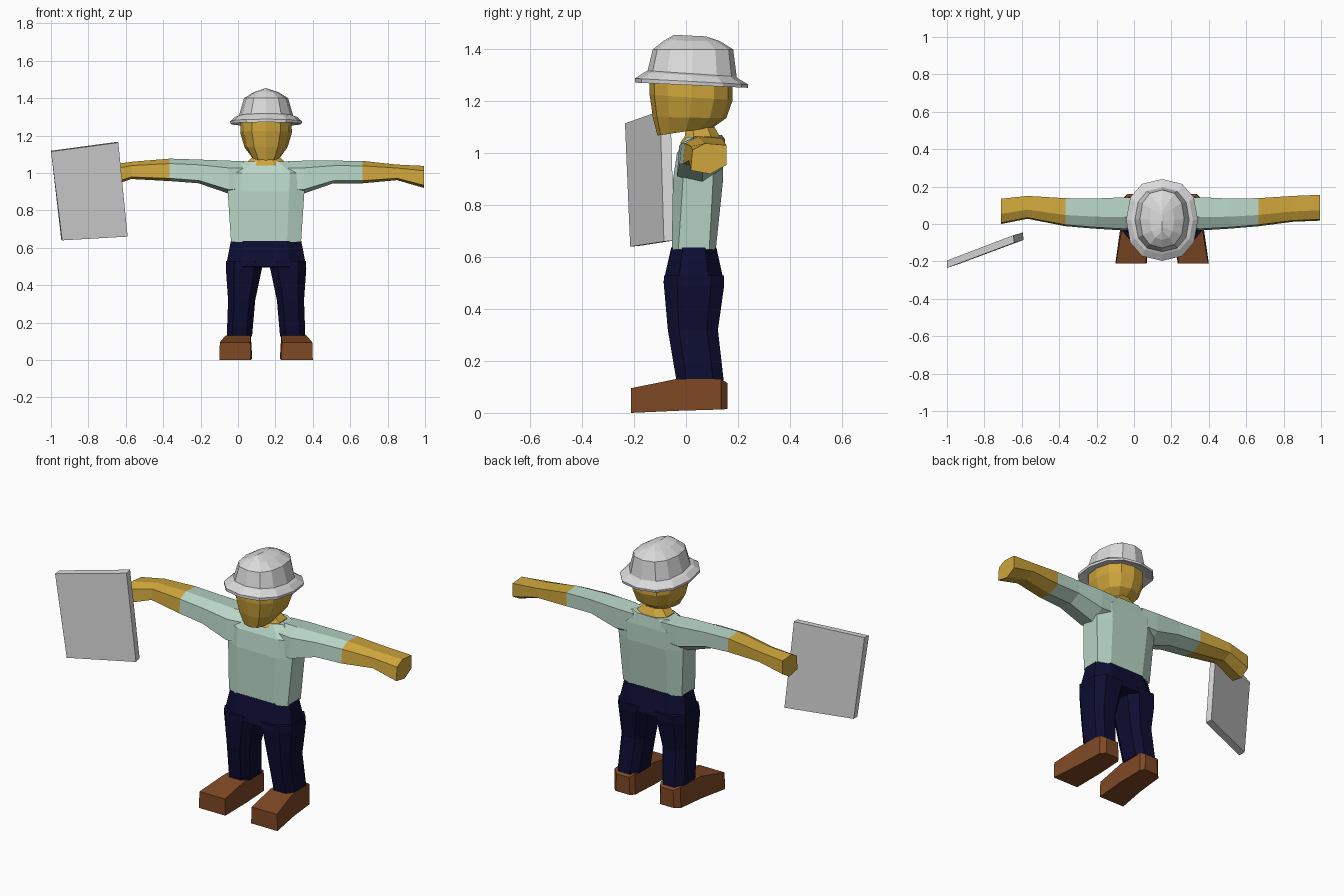
import bpy, bmesh, math

CX = 0.15  # centre line of the figure


def material(name, rgb):
    m = bpy.data.materials.new(name)
    m.diffuse_color = (*rgb, 1)
    return m


GREY = material("light grey", (0.70, 0.70, 0.70))
SKIN = material("golden skin", (0.62, 0.38, 0.045))
SHIRT = material("pale green", (0.48, 0.67, 0.57))
NAVY = material("navy", (0.004, 0.004, 0.032))
BROWN = material("boot brown", (0.21, 0.065, 0.018))


def loft(name, rings, mat):
    """Skin a list of equal-length point rings and close both ends."""
    bm = bmesh.new()
    rows = [[bm.verts.new(p) for p in r] for r in rings]
    n = len(rows[0])
    for a, b in zip(rows, rows[1:]):
        for i in range(n):
            j = (i + 1) % n
            bm.faces.new((a[i], a[j], b[j], b[i]))
    bm.faces.new(rows[0])
    bm.faces.new(rows[-1])
    bmesh.ops.remove_doubles(bm, verts=bm.verts, dist=0.0005)
    bmesh.ops.recalc_face_normals(bm, faces=bm.faces)
    me = bpy.data.meshes.new(name)
    bm.to_mesh(me)
    bm.free()
    me.materials.append(mat)
    ob = bpy.data.objects.new(name, me)
    bpy.context.collection.objects.link(ob)
    return ob


def octagon(x0, x1, y0, y1, z, cx=0.3, cy=0.25):
    """Horizontal chamfered rectangle; cx, cy are chamfer fractions."""
    a, b = (x1 - x0) * cx, (y1 - y0) * cy
    return [(x0 + a, y0, z), (x1 - a, y0, z), (x1, y0 + b, z), (x1, y1 - b, z),
            (x1 - a, y1, z), (x0 + a, y1, z), (x0, y1 - b, z), (x0, y0 + b, z)]


def oval(hx, y0, y1, zf, zb, n=12):
    """Tilted oval ring: zf is the height at the front, zb at the back."""
    pts = []
    for i in range(n):
        t = 2 * math.pi * i / n
        c, s = math.cos(t), math.sin(t)
        # slightly squared oval
        c, s = [math.copysign(abs(v) ** 0.85, v) for v in (c, s)]
        pts.append((CX + hx * c, (y0 + y1) / 2 + (y1 - y0) / 2 * s,
                    (zf + zb) / 2 + (zb - zf) / 2 * s))
    return pts


# torso
loft("torso", [octagon(CX - h, CX + h, y0, y1, z, 0.2, c) for h, y0, y1, z, c in [
    (0.187, -0.055, 0.115, 0.63, 0.15),
    (0.205, -0.050, 0.143, 0.90, 0.2),
    (0.215, -0.035, 0.143, 1.00, 0.2),
    (0.115, 0.000, 0.135, 1.062, 0.2)]], SHIRT)

# neck and head
loft("neck", [octagon(CX - h, CX + h, y0, y1, z) for h, y0, y1, z in [
    (0.10, -0.022, 0.135, 1.04), (0.095, -0.005, 0.13, 1.065),
    (0.055, 0.0, 0.11, 1.10), (0.055, -0.01, 0.11, 1.14)]], SKIN)
loft("head", [oval(*r) for r in [
    (0.075, -0.11, 0.105, 1.068, 1.10),
    (0.115, -0.128, 0.155, 1.14, 1.135),
    (0.138, -0.14, 0.180, 1.225, 1.205),
    (0.136, -0.14, 0.180, 1.29, 1.27)]], SKIN)

# hard hat: brim underside, brim, dome and top ridge
loft("hard_hat", [oval(*r) for r in [
    (0.150, -0.150, 0.195, 1.283, 1.265),
    (0.190, -0.197, 0.238, 1.272, 1.252),
    (0.192, -0.197, 0.240, 1.288, 1.265),
    (0.165, -0.160, 0.200, 1.312, 1.288),
    (0.145, -0.148, 0.195, 1.318, 1.295),
    (0.118, -0.128, 0.182, 1.400, 1.400),
    (0.065, -0.085, 0.130, 1.434, 1.432),
    (0.000, -0.045, 0.078, 1.456, 1.450)]], GREY)

# trousers: hips, then a leg on each side
loft("hips", [octagon(CX - h, CX + h, y0, y1, z, 0.2, 0.25) for h, y0, y1, z in [
    (0.188, -0.057, 0.117, 0.637),
    (0.215, -0.088, 0.147, 0.50),
    (0.190, -0.075, 0.135, 0.495)]], NAVY)

for side, s in (("left", -1), ("right", 1)):
    def ring(inner, outer, y0, y1, z):
        pts = octagon(inner, outer, y0, y1, z, 0.22, 0.22)
        return [(CX + s * x, y, zz) for x, y, zz in pts]

    loft(side + "_leg", [ring(*r) for r in [
        (0.012, 0.213, -0.085, 0.147, 0.53),
        (0.022, 0.215, -0.085, 0.147, 0.49),
        (0.058, 0.203, -0.070, 0.123, 0.32),
        (0.075, 0.210, -0.037, 0.145, 0.125)]], NAVY)

    # boots: box sections running heel to toe
    loft(side + "_boot", [[(CX + s * x, y, z) for x, z in
                           ((i, z0), (o, z0), (o - t, z1), (i + t, z1))]
                          for y, i, o, z0, z1, t in [
        (0.160, 0.095, 0.185, 0.015, 0.115, 0.005),
        (0.135, 0.078, 0.212, 0.013, 0.130, 0.003),
        (-0.035, 0.074, 0.225, 0.008, 0.131, 0.008),
        (-0.212, 0.082, 0.250, 0.000, 0.095, 0.003)]], BROWN)

    # arms: six-sided sections running outward from the shoulder
    def section(d, y0, y1, z0, z1):
        w, h = y1 - y0, z1 - z0
        return [(CX + s * d, y, z) for y, z in (
            (y0, z0 + 0.12 * h), (y0 + 0.05 * w, z1 - 0.22 * h),
            (y0 + 0.4 * w, z1), (y1, z1 - 0.06 * h),
            (y1, z0 + 0.3 * h), (y0 + 0.55 * w, z0))]

    lift = 0.012 if s < 0 else 0.0
    cuff = section(0.515, -0.012, 0.138, 0.945 + lift, 1.065 + lift)
    loft(side + "_sleeve", [
        section(0.09, -0.015, 0.140, 0.90, 1.062),
        section(0.20, -0.035, 0.143, 0.89, 1.066),
        section(0.36, -0.025, 0.136, 0.945, 1.066 + lift / 2),
        cuff], SHIRT)
    if s > 0:
        hand = [section(0.70, 0.012, 0.150, 0.962, 1.045),
                section(0.845, 0.018, 0.156, 0.920, 1.038)]
    else:
        hand = [section(0.72, 0.028, 0.150, 0.968, 1.060),
                section(0.86, 0.000, 0.135, 0.920, 1.040)]
    loft(side + "_forearm_and_hand", [cuff] + hand, SKIN)

# flat board beside the left hand
face = [(-1.0, -0.235, 1.115), (-0.64, -0.100, 1.163),
        (-0.59, -0.085, 0.660), (-0.94, -0.215, 0.640)]
loft("board", [face, [(x - 0.005, y + 0.04, z + 0.004) if x > -1 else (x, y + 0.04, z + 0.004)
                      for x, y, z in face]], GREY)
